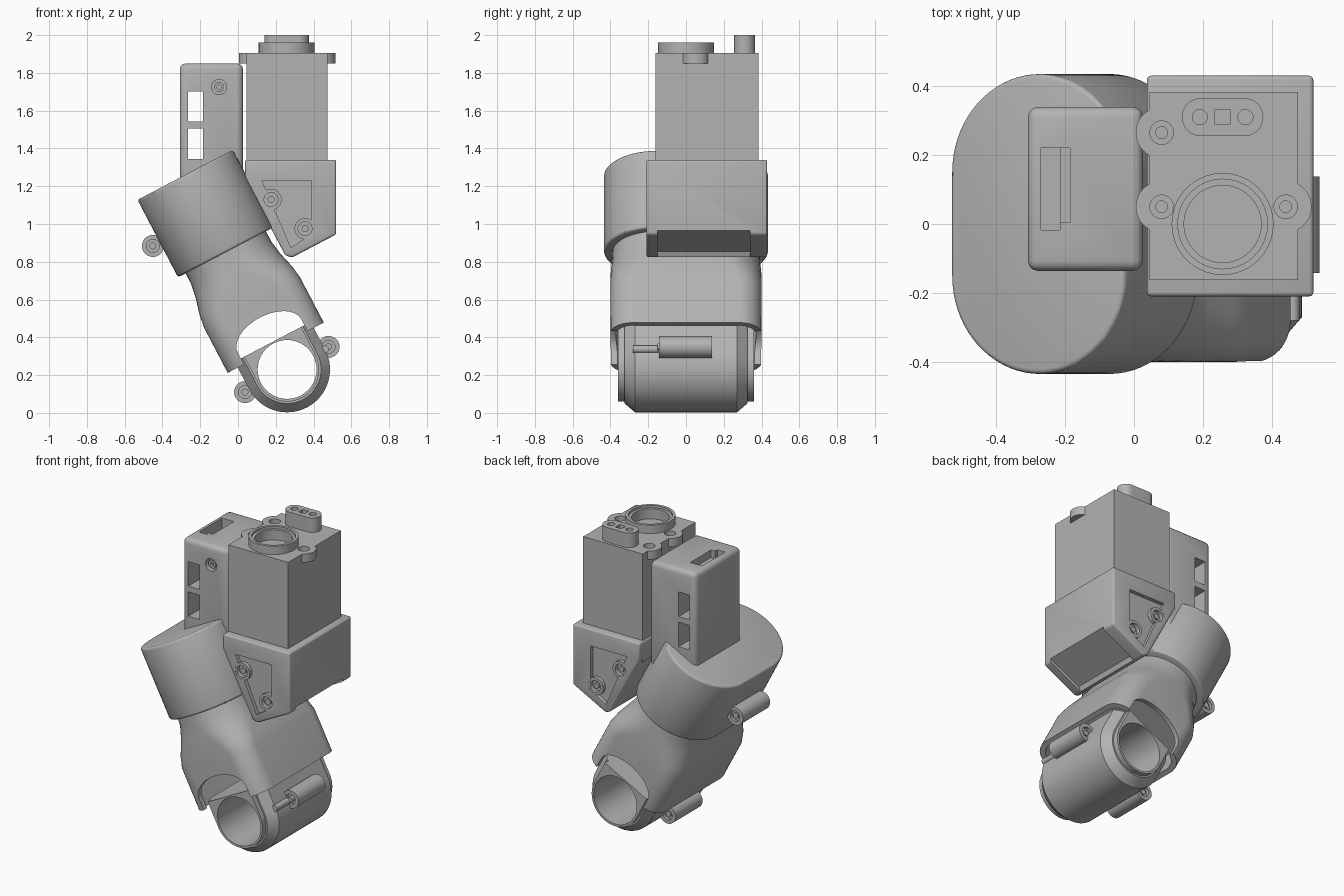
import bpy, bmesh, math
from mathutils import Matrix, Vector

cube = bpy.data.objects.get("Cube")
if cube:
    bpy.data.objects.remove(cube, do_unlink=True)

grey = bpy.data.materials.new("plain grey")
grey.use_nodes = True
grey.diffuse_color = (0.45, 0.45, 0.45, 1)
grey.node_tree.nodes["Principled BSDF"].inputs["Base Color"].default_value = grey.diffuse_color

# Tilted frame shared by the lower arm: origin at the clamp centre
TILT = Matrix.Translation((0.26, 0, 0.23)) @ Matrix.Rotation(math.radians(-27.65), 4, "Y")


def rounded(hx, hy, r, cx=0, cy=0, n=10):
    """Rounded rectangle; a circle or stadium when r equals a half size."""
    pts = []
    for k, (sx, sy) in enumerate([(1, 1), (-1, 1), (-1, -1), (1, -1)]):
        for i in range(n + 1):
            a = math.pi / 2 * (k + i / n)
            pts.append((cx + sx * (hx - r) + r * math.cos(a), cy + sy * (hy - r) + r * math.sin(a)))
    return pts


def circle(r, cx=0, cy=0):
    return rounded(r, r, r, cx, cy)


def box(x1, x2, y1, y2):
    return [(x1, y1), (x2, y1), (x2, y2), (x1, y2)]


def loft(name, sections, axis="z", matrix=None, bevel=0):
    """Skin a list of (level, outline) sections along y or z and cap both ends."""
    bm = bmesh.new()
    rings = [[bm.verts.new((p, q, h) if axis == "z" else (p, h, q)) for p, q in pts]
             for h, pts in sections]
    for a, b in zip(rings, rings[1:]):
        for i in range(len(a)):
            j = (i + 1) % len(a)
            bm.faces.new((a[i], a[j], b[j], b[i]))
    bm.faces.new(rings[0])
    bm.faces.new(rings[-1])
    bmesh.ops.remove_doubles(bm, verts=bm.verts, dist=1e-5)
    bmesh.ops.recalc_face_normals(bm, faces=bm.faces)
    mesh = bpy.data.meshes.new(name)
    bm.to_mesh(mesh)
    bm.free()
    mesh.materials.append(grey)
    ob = bpy.data.objects.new(name, mesh)
    bpy.context.collection.objects.link(ob)
    if matrix:
        ob.matrix_world = matrix
    if bevel:
        mod = ob.modifiers.new("soft edges", "BEVEL")
        mod.width, mod.segments, mod.limit_method = bevel, 3, "ANGLE"
        mod.angle_limit = math.radians(35)
        apply(ob, mod)
    return ob


def prism(name, pts, a, b, axis="z", matrix=None, bevel=0):
    return loft(name, [(a, pts), (b, pts)], axis, matrix, bevel)


def apply(ob, mod):
    bpy.context.view_layer.objects.active = ob
    bpy.ops.object.modifier_apply(modifier=mod.name)


def combine(ob, tools, operation="DIFFERENCE"):
    for tool in tools:
        tool.hide_render = True
        bpy.context.view_layer.update()
        mod = ob.modifiers.new("shape", "BOOLEAN")
        mod.object, mod.operation, mod.solver = tool, operation, "EXACT"
        apply(ob, mod)
        bpy.data.objects.remove(tool, do_unlink=True)


def socket(name, centre, r, inner, a, b, depth, axis="y", matrix=None):
    """Cylinder with a round recess in both ends."""
    out, mid = circle(r, *centre), circle(inner, *centre)
    return loft(name, [(a + depth, mid), (a, mid), (a, out), (b, out), (b, mid), (b - depth, mid)],
                axis, matrix)


# Motor cap
prism("motor_cap", rounded(0.285, 0.435, 0.285, n=18), 0.70, 1.163, matrix=TILT, bevel=0.014)

# Arm body: oval at the top, boxy and hollow at the bottom
outer = rounded(0.287, 0.40, 0.12)
body = loft("arm_body", [(0.13, outer), (0.40, outer),
                         (0.47, rounded(0.277, 0.40, 0.15)),
                         (0.56, rounded(0.253, 0.398, 0.20)),
                         (0.64, rounded(0.24, 0.392, 0.23)),
                         (0.72, rounded(0.24, 0.388, 0.24))], matrix=TILT)
arch = [(0.19 * math.cos(math.pi * i / 20), 0.20 + 0.11 * math.sin(math.pi * i / 20)) for i in range(21)]
combine(body, [prism("cavity_cutter", rounded(0.255, 0.37, 0.10), 0.05, 0.33, matrix=TILT),
               prism("arch_cutter", arch + [(-0.19, 0.05), (0.19, 0.05)], -0.6, 0.6, "y", TILT)])


# Pipe clamp with chamfered ends and a through bore
def u_shape(r):
    arc = [(r * math.cos(math.pi * (1 + i / 32)), r * math.sin(math.pi * (1 + i / 32))) for i in range(33)]
    return [(-r, 0.165)] + arc + [(r, 0.165)]


clamp = loft("pipe_clamp", [(s * y, u_shape(r)) for s, y, r in
                            [(-1, 0.36, 0.17), (-1, 0.325, 0.17), (-1, 0.325, 0.18), (-1, 0.27, 0.227),
                             (1, 0.27, 0.227), (1, 0.325, 0.18), (1, 0.325, 0.17), (1, 0.36, 0.17)]],
             "y", TILT)
combine(clamp, [prism("bore_cutter", circle(0.156), -0.5, 0.5, "y", TILT)])

# Hinge barrels on the clamp and on the cap
for name, pos in [("left_hinge", (0.25, 0.004)), ("right_hinge", (-0.253, -0.003)),
                  ("cap_hinge", (-0.326, 0.909))]:
    socket(name, pos, 0.058, 0.034, -0.142, 0.138, 0.02, matrix=TILT)
    prism(name + "_pin", circle(0.018, *pos), -0.15, 0.13, "y", TILT)
prism("clamp_pin", circle(0.02, 0.46, 0.337), -0.28, -0.13, "y")

# Holder bracket with a pocket underneath and screw recesses on both sides
bracket = prism("holder_bracket", [(0.037, 1.34), (0.52, 1.34), (0.52, 0.945), (0.285, 0.822),
                                   (0.25, 0.835), (0.037, 1.235)], -0.21, 0.43, "y", bevel=0.012)
recess = [(0.127, 1.23), (0.39, 1.23), (0.39, 0.99), (0.365, 0.93), (0.28, 0.875)]
combine(bracket, [prism("pocket_cutter", [(0.55, 0.98), (0.30, 0.855), (0.27, 0.78), (0.55, 0.90)],
                        -0.15, 0.34, "y"),
                  prism("front_cutter", recess, -0.3, -0.185, "y"),
                  prism("back_cutter", recess, 0.405, 0.5, "y")])
bosses = [(0.175, 1.13), (0.355, 0.975)]
combine(bracket, [prism("boss_cutter", circle(0.05, *c), a, b, "y")
                  for c in bosses for a, b in [(-0.3, -0.15), (0.37, 0.5)]])
for i, c in enumerate(bosses):
    for side, a, b in [("front", -0.209, -0.11), ("back", 0.33, 0.429)]:
        socket(f"{side}_screw_{i}", c, 0.056, 0.037, a, b, 0.025)
        prism(f"{side}_screw_core_{i}", circle(0.018, *c), a + 0.01, b - 0.01, "y")

# Main block with screw ears at its top
block = prism("main_block", box(0.045, 0.475, -0.162, 0.383), 1.2, 1.905)
ears = [(0.08, 0.265), (0.08, 0.05), (0.44, 0.05)]
combine(block, [prism("ear", circle(0.075, *c), 1.85, 1.905) for c in ears], "UNION")
combine(block, [prism("ear_hole_cutter", circle(0.034, *c), 1.87, 1.95) for c in ears])
combine(block, [prism("ear_pin_cutter", circle(0.017, *c), 1.80, 1.95) for c in ears])
combine(block, [prism("lens_cutter", circle(0.112, 0.257, 0), 1.86, 1.95)])

# Round port: stepped ring around a blind bore
ring = [(1.87, 0.112), (1.94, 0.112), (1.94, 0.13), (1.96, 0.13), (1.96, 0.148), (1.89, 0.148)]
port = prism("round_port", circle(0.148, 0.257, 0), 1.87, 1.96)
combine(port, [prism("bore_cutter", circle(0.112, 0.257, 0), 1.88, 2.0),
               prism("step_cutter", circle(0.13, 0.257, 0), 1.945, 2.0)])

# Plug with two round holes and a square one
plug = prism("plug", rounded(0.118, 0.055, 0.055, 0.257, 0.31), 1.89, 2.0)
combine(plug, [prism("pin_cutter", circle(0.022, x, 0.31), 1.94, 2.05) for x in (0.191, 0.323)])
combine(plug, [prism("key_cutter", box(0.235, 0.279, 0.288, 0.332), 1.94, 2.05)])

# Thin side box with through windows, a top slot and a screw hole
side = prism("side_box", box(-0.308, 0.026, -0.136, 0.34), 1.12, 1.85, bevel=0.03)
combine(side, [prism("window_cutter", box(-0.265, -0.185, z, z + 0.16), -0.5, 0.5, "y")
               for z in (1.345, 1.542)])
combine(side, [prism("slot_cutter", box(-0.27, -0.215, -0.018, 0.22), 1.75, 1.9),
               prism("ledge_cutter", box(-0.22, -0.185, 0.005, 0.22), 1.80, 1.9),
               prism("screw_cutter", circle(0.04, -0.10, 1.725), -0.2, -0.10, "y")])
socket("side_screw", (-0.10, 1.725), 0.026, 0.012, -0.125, -0.08, 0.015)

# Smooth shading with sharp edges kept
for ob in bpy.context.scene.objects:
    ob.select_set(ob.type == "MESH")
bpy.context.view_layer.objects.active = clamp
bpy.ops.object.shade_smooth_by_angle(angle=math.radians(30))
